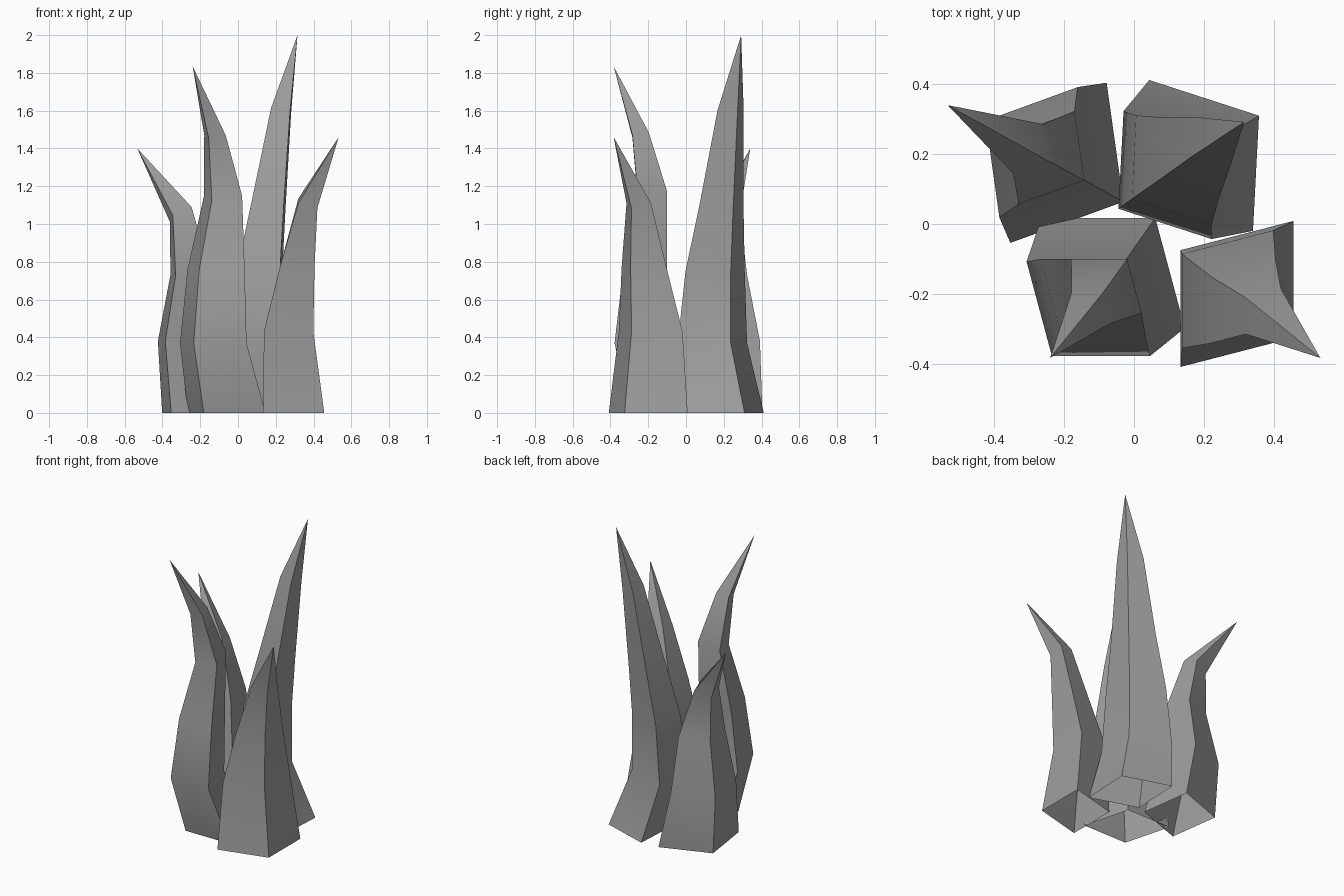
import bpy, bmesh
from math import cos, sin, radians
from mathutils import Vector

if "Cube" in bpy.data.objects:
    bpy.data.objects.remove(bpy.data.objects["Cube"])

# Dark grey shared by all blades
grey = bpy.data.materials.new("dark_grey")
grey.diffuse_color = (.34, .34, .34, 1)
grey.use_nodes = True
grey.node_tree.nodes["Principled BSDF"].inputs["Base Color"].default_value = grey.diffuse_color


def blade(name, u_deg, v_deg, rings, tip, tilt):
    """Open-bottomed four-sided spike lofted through skewed square rings (x, y, z, half size)."""
    u = Vector((cos(radians(u_deg)), sin(radians(u_deg)), 0))
    v = Vector((cos(radians(v_deg)), sin(radians(v_deg)), 0))
    tip = Vector(tip)
    lean = tip - Vector(rings[0][:3])
    lean.z = 0
    lean.normalize()
    bm = bmesh.new()
    loops = []
    for i, (x, y, z, h) in enumerate(rings):
        loop = []
        for a, b in ((-1, -1), (1, -1), (1, 1), (-1, 1)):
            off = (u * a + v * b) * h
            # upper rings tip over towards the lean
            if i >= 3:
                off.z = -tilt * off.dot(lean)
            loop.append(bm.verts.new(Vector((x, y, z)) + off))
        loops.append(loop)
    for lo, hi in zip(loops, loops[1:]):
        for k in range(4):
            n = (k + 1) % 4
            bm.faces.new((lo[k], lo[n], hi[n], hi[k]))
    top = bm.verts.new(tip)
    for k in range(4):
        bm.faces.new((loops[-1][k], loops[-1][(k + 1) % 4], top))
    mesh = bpy.data.meshes.new(name)
    bm.to_mesh(mesh)
    bm.free()
    # smooth along the height, crisp at the four long corners
    mesh.shade_smooth()
    mesh.set_sharp_from_angle(angle=radians(58))
    mesh.materials.append(grey)
    obj = bpy.data.objects.new(name, mesh)
    bpy.context.collection.objects.link(obj)
    return obj


# Tallest blade, back right
blade("blade_back_right", -18, 87,
      [(.192, .196, 0, .165), (.096, .14, .37, .14), (.114, .154, .75, .12),
       (.162, .188, 1.1, .089), (.228, .236, 1.6, .053)],
      (.315, .292, 2.0), .2)

# Second tallest blade, front left
blade("blade_front_left", 0, 105,
      [(-.06, -.14, 0, .163), (-.131, -.243, .37, .14), (-.116, -.216, .76, .12),
       (-.079, -.178, 1.15, .08), (-.122, -.24, 1.47, .045)],
      (-.24, -.383, 1.835), .25)

# Short blade, back left
blade("blade_back_left", 20, 98,
      [(-.216, .175, 0, .172), (-.273, .205, .38, .14), (-.25, .19, .73, .10),
       (-.303, .215, 1.05, .053)],
      (-.533, .34, 1.4), .6)

# Short blade, front right
blade("blade_front_right", 14.5, 90,
      [(.295, -.2, 0, .167), (.268, -.187, .43, .135), (.313, -.222, .77, .095),
       (.37, -.25, 1.11, .052)],
      (.533, -.383, 1.46), .4)
